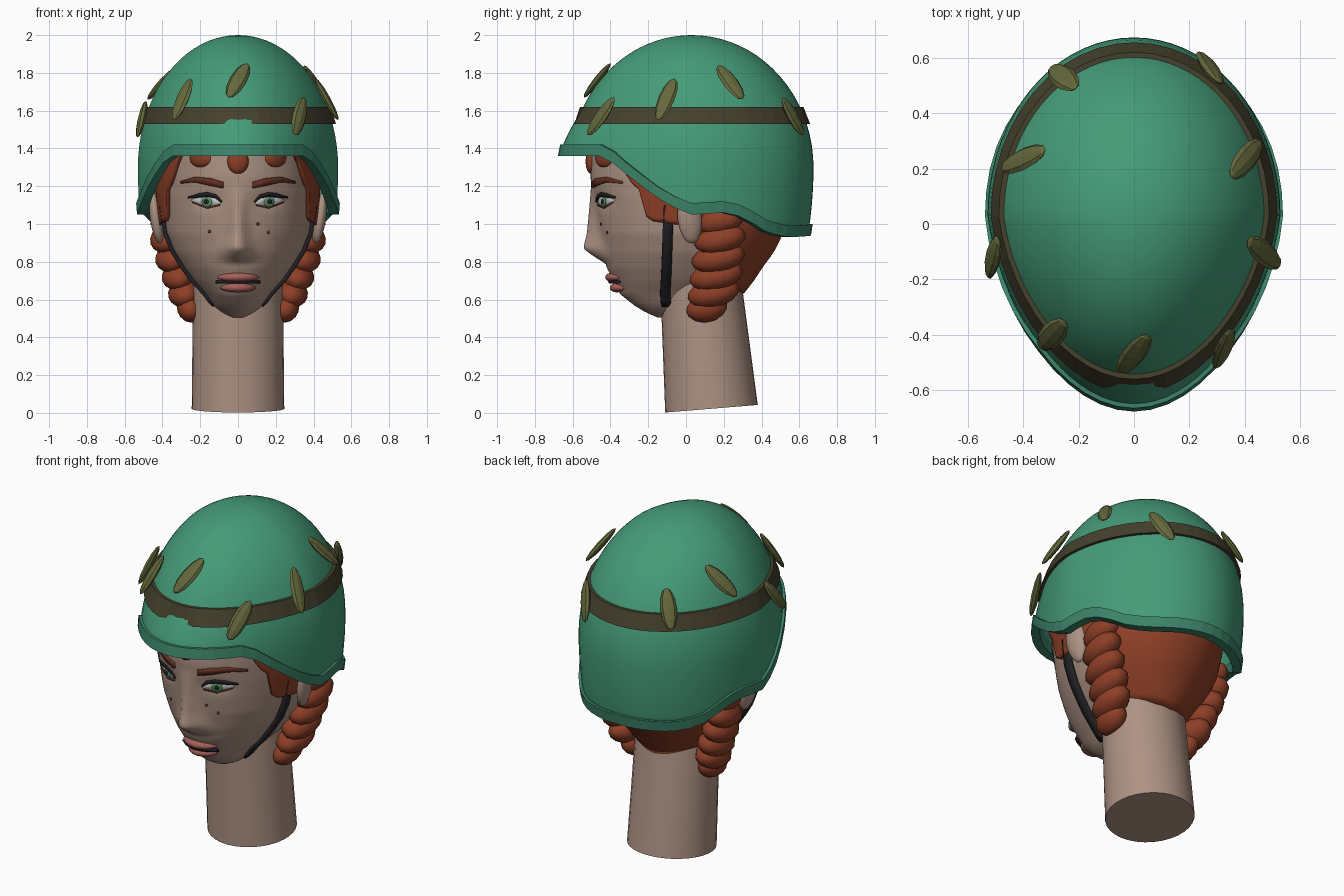
import bpy, bmesh
from math import sin, cos, asin, pi, radians, exp, sqrt
from mathutils import Vector, Matrix, Euler

if "Cube" in bpy.data.objects:
    bpy.data.objects.remove(bpy.data.objects["Cube"])


def material(name, r, g, b):
    m = bpy.data.materials.new(name)
    m.diffuse_color = (r, g, b, 1)
    m.use_nodes = True
    m.node_tree.nodes["Principled BSDF"].inputs["Base Color"].default_value = m.diffuse_color
    return m


GREEN = material("helmet_green", .06, .33, .19)
TRIM = material("trim_green", .045, .23, .14)
SKIN = material("skin", .42, .29, .23)
HAIR = material("red_hair", .27, .05, .02)
BAND = material("band_brown", .06, .052, .026)
LEAF = material("leaf_olive", .13, .14, .045)
LIPS = material("lips", .38, .12, .1)
BLACK = material("black", .015, .015, .018)
WHITE = material("eye_white", .65, .65, .62)
IRIS = material("iris", .08, .25, .12)
BROW = material("brow", .13, .03, .015)


def finish(name, bm, mat, angle=40, mirror=False, thick=0):
    bmesh.ops.remove_doubles(bm, verts=bm.verts, dist=1e-5)
    bmesh.ops.recalc_face_normals(bm, faces=bm.faces)
    me = bpy.data.meshes.new(name)
    bm.to_mesh(me)
    bm.free()
    me.materials.append(mat)
    if angle:
        me.shade_smooth()
        me.set_sharp_from_angle(angle=radians(angle))
    ob = bpy.data.objects.new(name, me)
    bpy.context.scene.collection.objects.link(ob)
    if thick:
        s = ob.modifiers.new("Solidify", 'SOLIDIFY')
        s.thickness = thick
    if mirror:
        ob.modifiers.new("Mirror", 'MIRROR')
    return ob


def lerp(tab, v):
    if v <= tab[0][0]:
        return tab[0][1:]
    for a, b in zip(tab, tab[1:]):
        if v <= b[0]:
            k = (v - a[0]) / (b[0] - a[0])
            return [p + (q - p) * k for p, q in zip(a[1:], b[1:])]
    return tab[-1][1:]


def loft(name, f, nu, nv, mat, angle=40, ring=False, cap=False, thick=0):
    """Surface f(theta, j) wrapped around z; theta 0 is the front."""
    bm = bmesh.new()
    g = [[bm.verts.new(f(2 * pi * i / nu, j)) for j in range(nv)] for i in range(nu)]
    for i in range(nu):
        a, b = g[i], g[(i + 1) % nu]
        for j in range(nv if ring else nv - 1):
            k = (j + 1) % nv
            bm.faces.new((a[j], b[j], b[k], a[k]))
    if cap:
        bm.faces.new([c[0] for c in g])
        bm.faces.new([c[-1] for c in g])
    return finish(name, bm, mat, angle, thick=thick)


# Head surface: z, front y, half width, centre y, back y
HEADS = [(.505, -.15, .03, -.11, -.05), (.53, -.21, .085, -.08, .02), (.57, -.275, .135, -.05, .14),
         (.63, -.35, .18, -.02, .28), (.7, -.385, .245, 0, .335), (.77, -.42, .295, .01, .38),
         (.85, -.44, .345, .02, .44), (.95, -.46, .385, .02, .49), (1.05, -.475, .4, .02, .52),
         (1.15, -.49, .41, .02, .535), (1.25, -.505, .41, .02, .54), (1.38, -.5, .41, .02, .54),
         (1.5, -.44, .39, .02, .5), (1.6, -.35, .33, .02, .42)]
NOSE = [(.79, 0, .075), (.83, .055, .08), (.87, .1, .07), (.95, .065, .05), (1.05, .04, .04), (1.2, .005, .05), (1.25, 0, .05)]


def head(th, z, off=0):
    yf, w, yc, yb = lerp(HEADS, z)
    x, c = (w + off) * sin(th), cos(th)
    y = yc - ((yc - yf if c > 0 else yb - yc) + off) * c
    if c > 0:
        d, s = lerp(NOSE, z)
        y -= d * exp(-(x / s) ** 2)
        y += .015 * exp(-((abs(x) - .165) / .07) ** 2 - ((z - 1.12) / .04) ** 2)
    return Vector((x, y, z))


def face_y(x, z):
    w = lerp(HEADS, z)[1]
    return head(asin(max(-1, min(1, x / w))), z).y


loft("head", lambda t, j: head(t, .505 + 1.095 * j / 70), 120, 71, SKIN, 60, cap=True)

# Neck leaning back slightly, with a tilted base
loft("neck", lambda t, j: Vector((sin(t) * (.245, .238)[j],
                                  (.135, .078)[j] - cos(t) * (.245, .215)[j],
                                  (.022, .7)[j] - .02 * cos(t) * (1 - j))), 32, 2, SKIN, cap=True)

# Hair shell following the head, cut along a hairline given by angle
HAIRLINE = [(0, 1.36), (46, 1.36), (55, 1.22), (62, 1.17), (64, 1.02), (88, .99), (96, .97),
            (102, .75), (112, .66), (180, .63)]


def hair(t, j):
    d = t * 180 / pi
    z0 = lerp(HAIRLINE, min(d, 360 - d))[0]
    return head(t, z0 + (1.55 - z0) * j / 24, .025)


loft("hair", hair, 96, 25, HAIR, 50, thick=.02)


def blob(name, loc, rad, mat, rot=(0, 0, 0), seg=16, rings=10, angle=60, mirror=False, bend=False, mtx=None):
    """Ellipsoid; bend wraps it over the face."""
    bm = bmesh.new()
    if mtx is None:
        mtx = Matrix.Translation(loc) @ Euler(rot).to_matrix().to_4x4() @ Matrix.Diagonal((*rad, 1))
    bmesh.ops.create_uvsphere(bm, u_segments=seg, v_segments=rings, radius=1, matrix=mtx)
    if bend:
        for v in bm.verts:
            v.co.y += face_y(v.co.x, loc[2])
    return finish(name, bm, mat, angle, mirror)


def ribbon(name, pts, off, mat, mirror=True):
    """Strip on the face through points (x, z, half height)."""
    bm = bmesh.new()
    rows = [[bm.verts.new((x, face_y(x, z + s * h) - off, z + s * h)) for s in (-1, 0, 1)] for x, z, h in pts]
    for a, b in zip(rows, rows[1:]):
        for k in (0, 1):
            bm.faces.new((a[k], b[k], b[k + 1], a[k + 1]))
    return finish(name, bm, mat, 40, mirror, .014)


# Hair tufts under the brim
blob("front_tuft", (0, 0, 1.33), (.06, .03, .065), HAIR, bend=True, seg=10, rings=8)
blob("side_tuft", (.2, 0, 1.35), (.06, .03, .05), HAIR, bend=True, seg=10, rings=8, mirror=True)

# Eyes, lashes and brows
ribbon("eye_white", [(.095, 1.11, .004), (.125, 1.118, .022), (.165, 1.12, .03), (.205, 1.12, .024), (.245, 1.125, .004)], .004, WHITE)
ey = face_y(.165, 1.12)
blob("iris", (.165, ey - .009, 1.118), (.03, .008, .029), IRIS, (0, 0, .4), mirror=True)
blob("pupil", (.167, ey - .014, 1.118), (.014, .007, .014), BLACK, (0, 0, .4), 10, 6, mirror=True)
ribbon("upper_lash", [(.09, 1.118, .004), (.12, 1.145, .009), (.165, 1.155, .011), (.21, 1.15, .011), (.265, 1.14, .004)], .01, BLACK)
ribbon("lower_lash", [(.1, 1.1, .003), (.165, 1.086, .004), (.24, 1.115, .003)], .008, BROW)
ribbon("eyebrow", [(.08, 1.205, .016), (.15, 1.222, .019), (.23, 1.235, .014), (.305, 1.22, .006)], .012, BROW)

# Mouth and freckles
blob("upper_lip", (0, 0, .718), (.112, .034, .024), LIPS, bend=True)
blob("lower_lip", (0, 0, .663), (.095, .037, .025), LIPS, bend=True)
ribbon("mouth_line", [(x * .03, .69, .005) for x in range(-4, 5)], .03, BLACK, False)
for i, (x, z) in enumerate([(-.15, .96), (.105, 1.0), (.16, .955)]):
    blob(f"freckle_{i + 1}", (x, face_y(x, z), z), (.009, .006, .009), BROW, seg=8, rings=6)

# Ears
blob("ear", (.43, .02, 1.03), (.035, .065, .135), SKIN, (.12, .12, .15), mirror=True)

# Braids: overlapping tilted lumps
for i, (x, y, z, r) in enumerate([(.385, .18, 1.02, .13), (.38, .18, .92, .14), (.35, .17, .82, .145),
                                  (.315, .16, .725, .145), (.285, .145, .635, .14), (.255, .11, .555, .11)]):
    blob(f"braid_lump_{i + 1}", (x, y, z), (r * .62, r, .075), HAIR, (.22, .3, 0), 12, 8, mirror=True)

# Chin strap
bm = bmesh.new()
rows = []
for z, y in [(1.1, -.09), (.95, -.097), (.85, -.1), (.77, -.103), (.7, -.106), (.63, -.11), (.59, -.108), (.56, -.1)]:
    x = lerp(HEADS, z)[1] + .012
    rows.append([bm.verts.new((x, y + s * .027, z)) for s in (-1, 1)])
for a, b in zip(rows, rows[1:]):
    bm.faces.new((a[0], b[0], b[1], a[1]))
finish("chin_strap", bm, BLACK, 30, True, .022)

# Helmet surface and its rim height by angle
RIM = [(0, 1.36), (45, 1.36), (52, 1.33), (66, 1.21), (79, 1.1), (90, 1.05), (105, 1.06),
       (114, 1.04), (130, .95), (145, .93), (180, .94)]


def rim(t):
    d = t * 180 / pi
    return lerp(RIM, min(d, 360 - d))[0]


def helmet(t, z, off=0):
    q = z - 1.3
    e = sqrt(max(0, 1 - (q / .7) ** 2)) if q > 0 else 1 - .35 * q * q
    c = cos(t)
    flare = .05 * max(0, min(1, (1.6 - z) / .2)) * max(0, c)
    x = (.53 * e + off) * sin(t) * (1 - .14 * max(0, c))
    return Vector((x, .03 - (.645 * e + off + flare) * c, z))


def shell(t, j):
    z0 = rim(t) + .01
    return helmet(t, z0 + (2 - z0) * sin(j / 24 * pi / 2))


loft("helmet_shell", shell, 72, 25, GREEN, 60, thick=.03)

# Rim trim and camouflage band: faceted rectangular rings
CORNERS = [(0, -.03), (0, 1), (1, 1), (1, -.03)]


def trim(t, j):
    up, o = CORNERS[j]
    return helmet(t, rim(t) + .06 * up, .016 if o > 0 else -.035)


def band(t, j):
    up, o = CORNERS[j]
    front = cos(t) > cos(radians(11))
    return helmet(t, 1.53 + .09 * up, (-.006 if front and not up else .018) if o > 0 else -.02)


loft("rim_trim", trim, 48, 4, TRIM, 0, ring=True)
loft("helmet_band", band, 48, 4, BAND, 0, ring=True)

# Leaves tucked in the band: top and bottom end of each
LEAVES = [((-.21, .49, 1.75), (-.3, .57, 1.55)), ((.31, .51, 1.67), (.24, .62, 1.47)),
          ((-.32, .27, 1.83), (-.48, .2, 1.66)), ((.35, .17, 1.84), (.46, .3, 1.66)),
          ((-.49, -.05, 1.65), (-.53, -.19, 1.46)), ((.41, -.06, 1.77), (.53, -.15, 1.55)),
          ((-.25, -.35, 1.77), (-.34, -.45, 1.55)), ((.35, -.38, 1.67), (.3, -.52, 1.47)),
          ((.05, -.4, 1.85), (-.05, -.54, 1.67))]
for i, (a, b) in enumerate(LEAVES):
    a, b = Vector(a), Vector(b)
    mid, d = (a + b) / 2, (a - b).normalized()
    n = Vector((mid.x / .3, (mid.y - .03) / .42, (mid.z - 1.3) / .49))
    n = (n - d * n.dot(d)).normalized()
    s = n.cross(d)
    m = Matrix((s * .045, n * .02, d * ((a - b).length / 2))).transposed().to_4x4()
    blob(f"leaf_{i + 1}", mid, None, LEAF, seg=8, rings=6, angle=0, mtx=Matrix.Translation(mid) @ m)
